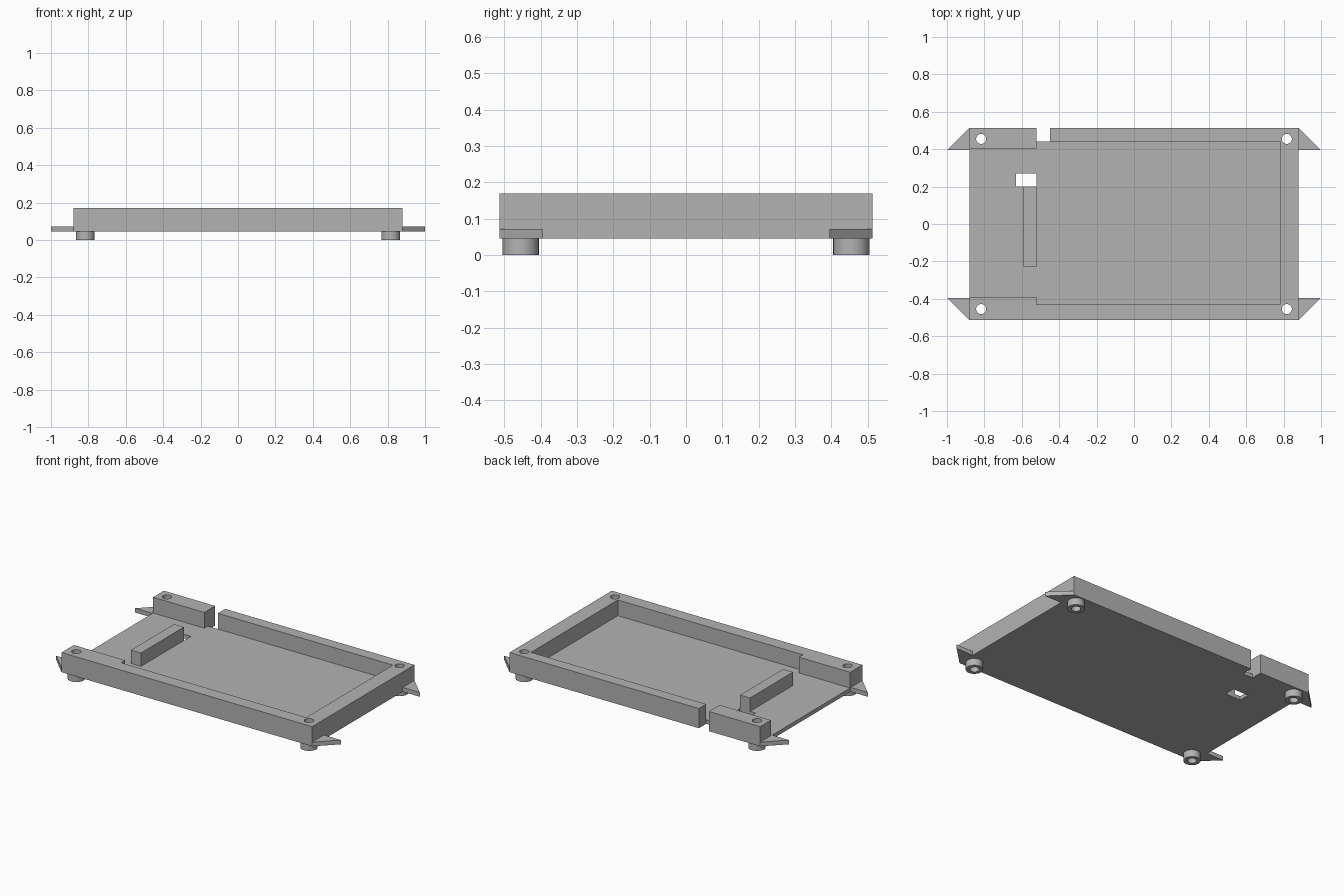
import bpy
import bmesh

if "Cube" in bpy.data.objects:
    bpy.data.objects.remove(bpy.data.objects["Cube"], do_unlink=True)

grey = bpy.data.materials.new("plain_grey")
grey.use_nodes = True
grey.diffuse_color = (0.45, 0.45, 0.45, 1)
grey.node_tree.nodes["Principled BSDF"].inputs["Base Color"].default_value = grey.diffuse_color

BASE, FLOOR, TOP = 0.045, 0.07, 0.17
X, Y = 0.88, 0.513


def prism(name, outline, z0, z1):
    """Extrude a flat outline from z0 up to z1."""
    bm = bmesh.new()
    face = bm.faces.new([bm.verts.new((x, y, z0)) for x, y in outline])
    grown = bmesh.ops.extrude_face_region(bm, geom=[face])["geom"]
    verts = [v for v in grown if isinstance(v, bmesh.types.BMVert)]
    bmesh.ops.translate(bm, verts=verts, vec=(0, 0, z1 - z0))
    bmesh.ops.recalc_face_normals(bm, faces=bm.faces)
    mesh = bpy.data.meshes.new(name)
    bm.to_mesh(mesh)
    bm.free()
    mesh.materials.append(grey)
    obj = bpy.data.objects.new(name, mesh)
    bpy.context.collection.objects.link(obj)
    return obj


def box(name, x0, x1, y0, y1, z0, z1):
    return prism(name, [(x0, y0), (x1, y0), (x1, y1), (x0, y1)], z0, z1)


def cylinder(name, x, y, radius, z0, z1):
    bpy.ops.mesh.primitive_cylinder_add(vertices=32, radius=radius, depth=z1 - z0,
                                        location=(x, y, (z0 + z1) / 2))
    obj = bpy.context.object
    obj.name = name
    obj.data.materials.append(grey)
    return obj


def cut(obj, cutter):
    """Subtract the cutter and discard it."""
    cutter.hide_render = True
    mod = obj.modifiers.new("cut", "BOOLEAN")
    mod.operation = "DIFFERENCE"
    mod.solver = "EXACT"
    mod.object = cutter
    activate(obj)
    bpy.ops.object.modifier_apply(modifier=mod.name)
    bpy.data.objects.remove(cutter, do_unlink=True)


def activate(obj):
    bpy.ops.object.select_all(action="DESELECT")
    obj.select_set(True)
    bpy.context.view_layer.objects.active = obj


# Tray: solid block with a cavity open at one end
tray = box("tray", -X, X, -Y, Y, BASE, TOP)
cut(tray, prism("cavity", [(-1, -0.39), (-0.52, -0.39), (-0.52, -0.43), (0.78, -0.43),
                           (0.78, 0.44), (-0.52, 0.44), (-0.52, 0.405), (-1, 0.405)],
                FLOOR, 0.3))

# Gap in the back wall and slot through the floor
cut(tray, box("wall_gap", -0.52, -0.45, 0.44, 0.6, -0.1, 0.3))
cut(tray, box("floor_slot", -0.63, -0.52, 0.2, 0.27, -0.1, 0.3))

# Raised bar on the floor
box("raised_bar", -0.59, -0.52, -0.23, 0.2, FLOOR - 0.005, 0.155)

# Corners: bored feet, screw holes and triangular tabs
for sx, side in ((-1, "right"), (1, "left")):
    for sy, end in ((-1, "front"), (1, "back")):
        px, py = sx * 0.817, sy * 0.455
        cut(tray, cylinder("screw_hole", px, py, 0.027, -0.1, 0.3))
        foot = cylinder(f"foot_{end}_{side}", px, py, 0.05, 0, BASE)
        cut(foot, cylinder("foot_bore", px, py, 0.027, -0.1, 0.3))
        activate(foot)
        bpy.ops.object.shade_smooth_by_angle()
        inner = sy * 0.395
        prism(f"tab_{end}_{side}", [(sx * X, sy * Y), (sx, inner), (sx * X, inner)],
              BASE, 0.072)

activate(tray)
bpy.ops.object.shade_smooth_by_angle()
